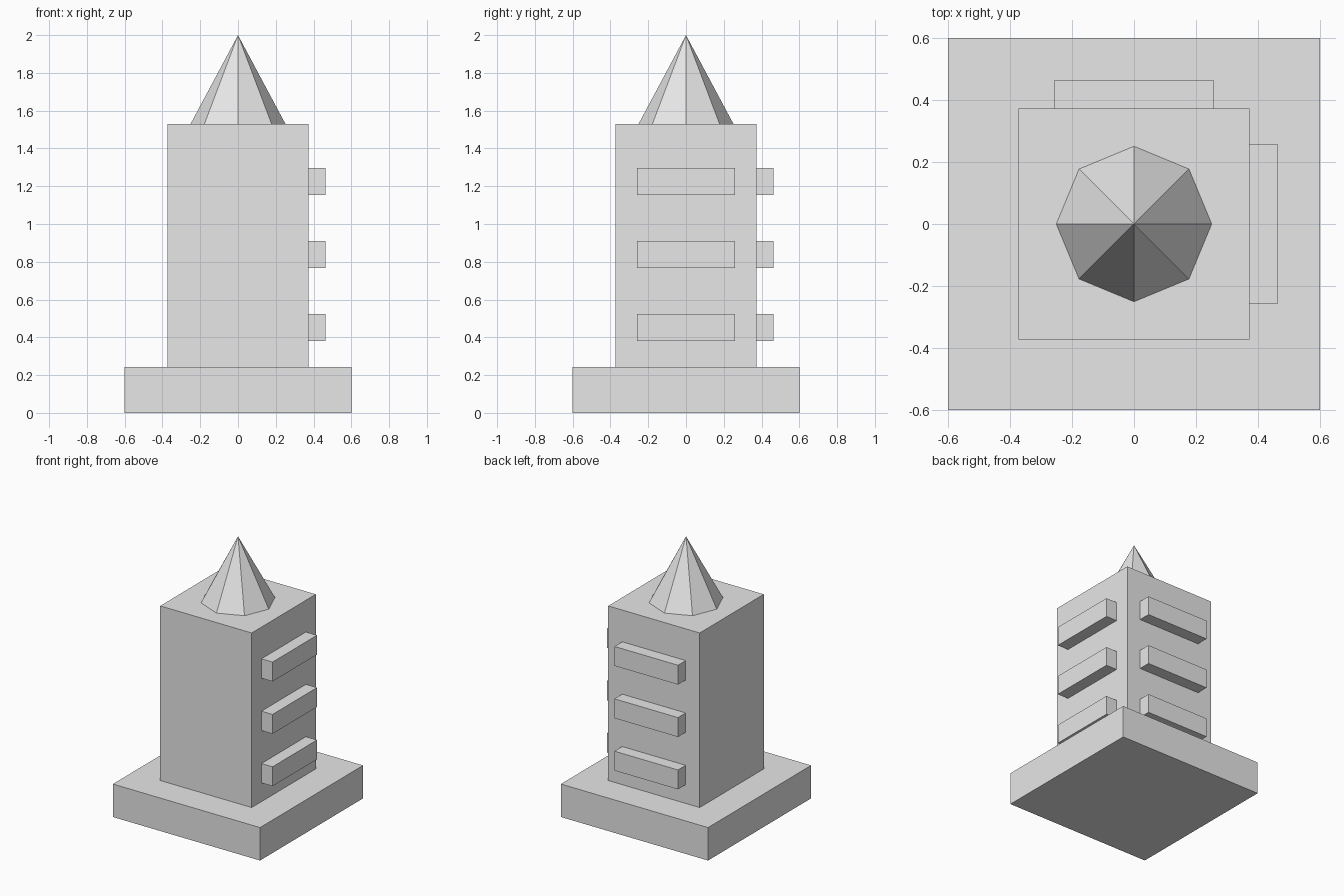
import bpy
import math

if "Cube" in bpy.data.objects:
    bpy.data.objects.remove(bpy.data.objects["Cube"])

grey = bpy.data.materials.new("light_grey")
grey.diffuse_color = (0.8, 0.8, 0.8, 1)
grey.use_nodes = True
grey.node_tree.nodes["Principled BSDF"].inputs["Base Color"].default_value = grey.diffuse_color


def box(name, lo, hi):
    """Axis-aligned box between two corners."""
    centre = [(a + b) / 2 for a, b in zip(lo, hi)]
    bpy.ops.mesh.primitive_cube_add(size=1, location=centre)
    ob = bpy.context.object
    ob.name = name
    ob.scale = [b - a for a, b in zip(lo, hi)]
    bpy.ops.object.transform_apply(location=False, rotation=False, scale=True)
    ob.data.materials.append(grey)
    return ob


BASE, BASE_TOP = 0.6, 0.243
WALL, ROOF = 0.373, 1.53
LEDGE, LEDGE_OUT, LEDGE_H = 0.259, 0.463, 0.143

# Base slab and tower body
box("base", (-BASE, -BASE, 0), (BASE, BASE, BASE_TOP))
box("tower", (-WALL, -WALL, BASE_TOP), (WALL, WALL, ROOF))

# Three ledges on the right wall and three on the back wall
for i in range(3):
    z = 0.381 + i * 0.386
    box(f"right_ledge_{i + 1}", (WALL, -LEDGE, z), (LEDGE_OUT, LEDGE, z + LEDGE_H))
    box(f"back_ledge_{i + 1}", (-LEDGE, WALL, z), (LEDGE, LEDGE_OUT, z + LEDGE_H))

# Eight-sided spire
bpy.ops.mesh.primitive_cone_add(vertices=8, radius1=0.251, radius2=0,
                                depth=2 - ROOF, location=(0, 0, (2 + ROOF) / 2))
spire = bpy.context.object
spire.name = "spire"
spire.data.materials.append(grey)
